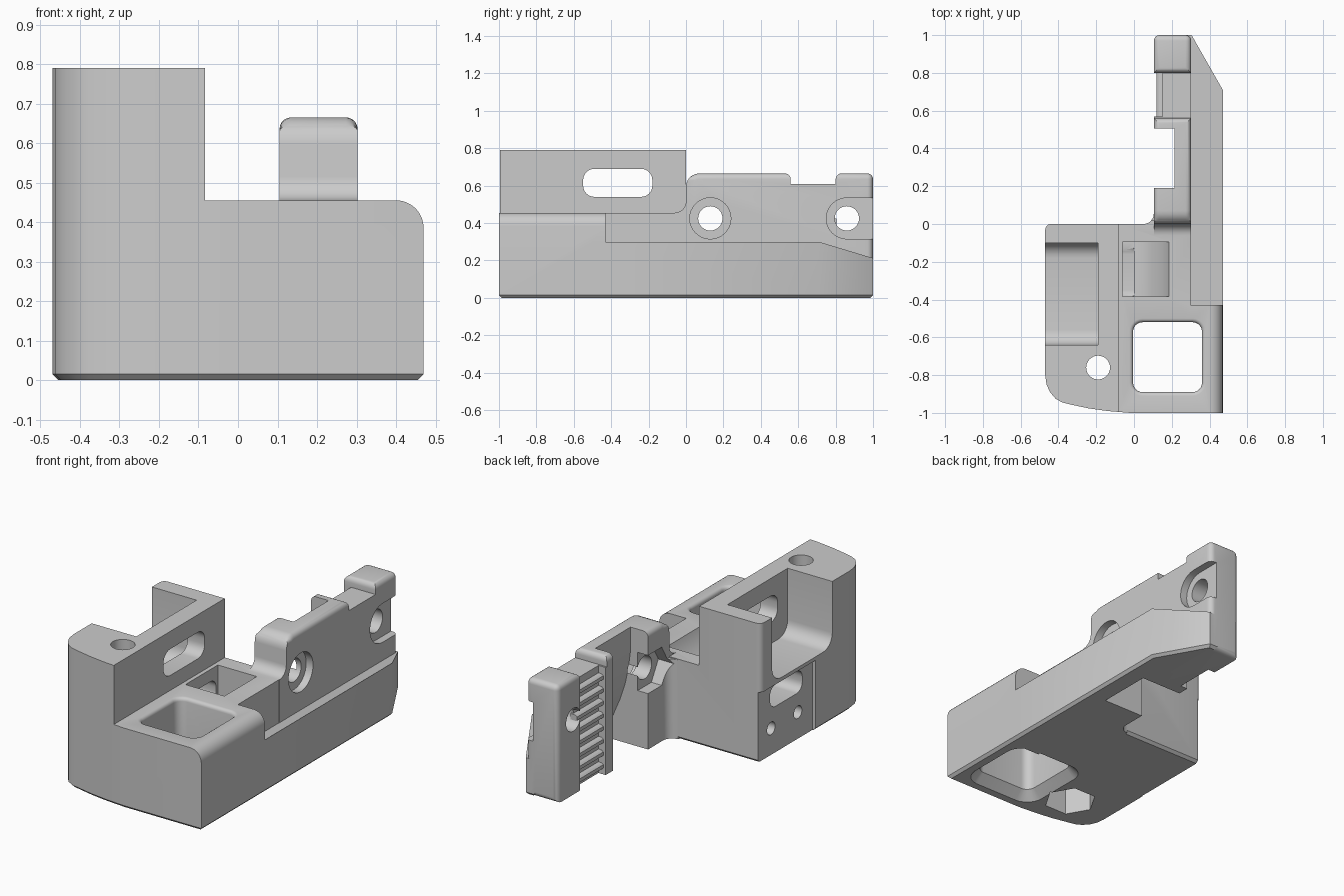
import bpy, bmesh
from math import sin, cos, pi

cube = bpy.data.objects.get("Cube")
if cube:
    bpy.data.objects.remove(cube, do_unlink=True)

grey = bpy.data.materials.new("plain grey")
grey.use_nodes = True
grey.diffuse_color = (0.6, 0.6, 0.6, 1)
grey.node_tree.nodes["Principled BSDF"].inputs["Base Color"].default_value = (0.6, 0.6, 0.6, 1)


def prism(name, axis, pts, lo, hi):
    """Extrude a 2D outline along an axis from lo to hi."""
    place = {"X": lambda u, v, w: (w, u, v),
             "Y": lambda u, v, w: (u, w, v),
             "Z": lambda u, v, w: (u, v, w)}[axis]
    bm = bmesh.new()
    ends = [[bm.verts.new(place(u, v, w)) for u, v in pts] for w in (lo, hi)]
    for ring in ends:
        bm.faces.new(ring)
    for i in range(len(pts)):
        j = (i + 1) % len(pts)
        bm.faces.new((ends[0][i], ends[0][j], ends[1][j], ends[1][i]))
    bmesh.ops.recalc_face_normals(bm, faces=bm.faces)
    mesh = bpy.data.meshes.new(name)
    bm.to_mesh(mesh)
    bm.free()
    mesh.materials.append(grey)
    obj = bpy.data.objects.new(name, mesh)
    bpy.context.collection.objects.link(obj)
    return obj


def arc(u, v, r, a0, a1, n=6):
    return [(u + r * cos(a0 + (a1 - a0) * i / n), v + r * sin(a0 + (a1 - a0) * i / n))
            for i in range(n + 1)]


def circle(u, v, r, n=32):
    return arc(u, v, r, 0, 2 * pi, n)[:-1]


def rounded(u0, u1, v0, v1, r):
    h = pi / 2
    return (arc(u1 - r, v1 - r, r, 0, h) + arc(u0 + r, v1 - r, r, h, 2 * h)
            + arc(u0 + r, v0 + r, r, 2 * h, 3 * h) + arc(u1 - r, v0 + r, r, 3 * h, 4 * h))


def box(u0, u1, v0, v1):
    return [(u0, v0), (u1, v0), (u1, v1), (u0, v1)]


def combine(obj, other, operation):
    mod = obj.modifiers.new("combine", "BOOLEAN")
    mod.operation, mod.solver, mod.object = operation, "EXACT", other
    bpy.context.view_layer.objects.active = obj
    bpy.ops.object.modifier_apply(modifier=mod.name)
    bpy.data.objects.remove(other, do_unlink=True)


def cut(obj, axis, pts, lo, hi):
    combine(obj, prism("cutter", axis, pts, lo, hi), "DIFFERENCE")


def bevel(obj, width, segments, test):
    """Bevel sharp edges whose two end points both pass the test."""
    bm = bmesh.new()
    bm.from_mesh(obj.data)
    edges = [e for e in bm.edges if all(test(v.co) for v in e.verts)
             and len(e.link_faces) == 2 and e.calc_face_angle(0) > 0.5]
    bmesh.ops.bevel(bm, geom=edges, offset=width, segments=segments, profile=0.5,
                    affect="EDGES", clamp_overlap=False)
    bm.to_mesh(obj.data)
    bm.free()


def near(a, b):
    return abs(a - b) < 0.002


# main block with the tall tower on one side
plan = [(0.47, -1), (0.47, -0.43), (0.3, -0.43), (0.3, 0)]
plan += arc(-0.44, -0.03, 0.03, pi / 2, pi, 4)
plan += [(-0.47, -0.8), (-0.463, -0.85), (-0.445, -0.89), (-0.415, -0.925), (-0.38, -0.945),
         (-0.33, -0.957), (-0.24, -0.976), (-0.14, -0.99), (-0.02, -1)]
body = prism("mount_body", "Z", plan, 0, 0.79)
cut(body, "Y", box(-0.083, 1, 0.455, 1), -2, 2)
bevel(body, 0.07, 8, lambda p: near(p.x, 0.47) and near(p.z, 0.455))
bevel(body, 0.015, 1, lambda p: near(p.z, 0))

# square well with softened rims
cut(body, "Z", rounded(-0.005, 0.36, -0.89, -0.52, 0.05), -1, 1)
in_well = lambda p: -0.02 < p.x < 0.37 and -0.9 < p.y < -0.51
bevel(body, 0.05, 1, lambda p: in_well(p) and near(p.z, 0))
bevel(body, 0.02, 4, lambda p: in_well(p) and near(p.z, 0.455))

# open tower pocket, window slot, bolt hole and nut recess
cut(body, "X", rounded(-0.64, -0.1, 0.42, 1.3, 0.08), -1, -0.19)
cut(body, "X", rounded(-0.55, -0.18, 0.54, 0.69, 0.06), -0.3, 0.05)
cut(body, "Z", circle(-0.19, -0.76, 0.063), -1, 1)
cut(body, "Z", circle(-0.19, -0.76, 0.14, 6), -1, 0.15)

# belt entry: scooped hollow on top and recessed plate with slot and screw holes
scoop = [(-0.06, 0.6), (-0.06, 0.265), (0, 0.272), (0.06, 0.295), (0.11, 0.335),
         (0.15, 0.385), (0.175, 0.43), (0.19, 0.47), (0.19, 0.6)]
cut(body, "Y", scoop, -0.385, -0.095)
cut(body, "X", box(-0.49, 0.2, -0.2, 0.4), -1, -0.45)
cut(body, "X", rounded(-0.4, -0.11, 0.26, 0.385, 0.05), -1, 0)
for y in (-0.12, -0.36):
    cut(body, "X", circle(y, 0.15, 0.036, 20), -1, -0.2)

# side flange with a top sloping down towards the rail
flange = prism("flange", "Z", [(0.25, -0.5), (0.47, -0.5), (0.47, 0.71), (0.305, 1), (0.25, 1)], 0, 0.3)
bevel(flange, 0.015, 1, lambda p: near(p.z, 0))
cut(flange, "Y", [(0.3, 0.21), (0.64, 0.39), (0.64, 0.6), (0.2, 0.6), (0.2, 0.21)], -0.43, 1.2)

# upright rail
side = [(-0.06, 0), (-0.06, 0.455)]
side += arc(-0.06, 0.515, 0.06, -pi / 2, 0)[1:]
side += arc(0.07, 0.595, 0.07, pi, pi / 2)
side += [(0.56, 0.665), (0.56, 0.61), (0.8, 0.61), (0.8, 0.665), (1, 0.665), (1, 0)]
rail = prism("rail", "X", side, 0.105, 0.303)
bevel(rail, 0.03, 5, lambda p: p.z > 0.64 or p.y > 0.99 and p.z > -0.01)

# blend between rail and block
blend = prism("blend", "Z", [(0.04, -0.03), (0.15, -0.03), (0.15, 0.055)]
              + arc(0.05, 0.055, 0.055, 0, -pi / 2), 0, 0.45)
for part in (rail, flange, blend):
    combine(body, part, "UNION")

# curved hollow and toothed channel on the inner side of the rail
hollow = [(0, -0.1), (0.36, -0.1), (0.36, 0), (0.345, 0.08), (0.315, 0.16), (0.28, 0.24),
          (0.25, 0.33), (0.23, 0.42), (0.215, 0.53), (0.215, 0.8), (0, 0.8)]
cut(body, "Y", hollow, 0.19, 0.505)
cut(body, "X", box(0.57, 0.8, -0.1, 0.8), 0, 0.15)

# rail bolt holes, outer seats and inner nut seat
for y in (0.13, 0.86):
    cut(body, "X", circle(y, 0.425, 0.065), 0, 0.6)
cut(body, "X", circle(0.13, 0.425, 0.11), 0.26, 0.6)
cut(body, "X", rounded(0.75, 1.3, 0.315, 0.535, 0.11), 0.26, 0.6)
cut(body, "X", circle(0.13, 0.425, 0.125, 6), 0, 0.17)

# gripping teeth
teeth = []
for i in range(8):
    z = 0.045 + i * 0.072
    tooth = prism("grip_tooth_%d" % (i + 1), "Y",
                  [(0.16, z - 0.02), (0.13, z - 0.018), (0.12, z - 0.01),
                   (0.12, z + 0.01), (0.13, z + 0.018), (0.16, z + 0.02)], 0.565, 0.805)
    teeth.append(tooth)

bpy.ops.object.select_all(action="DESELECT")
for obj in [body] + teeth:
    obj.select_set(True)
bpy.context.view_layer.objects.active = body
bpy.ops.object.shade_smooth_by_angle(angle=pi / 6)
